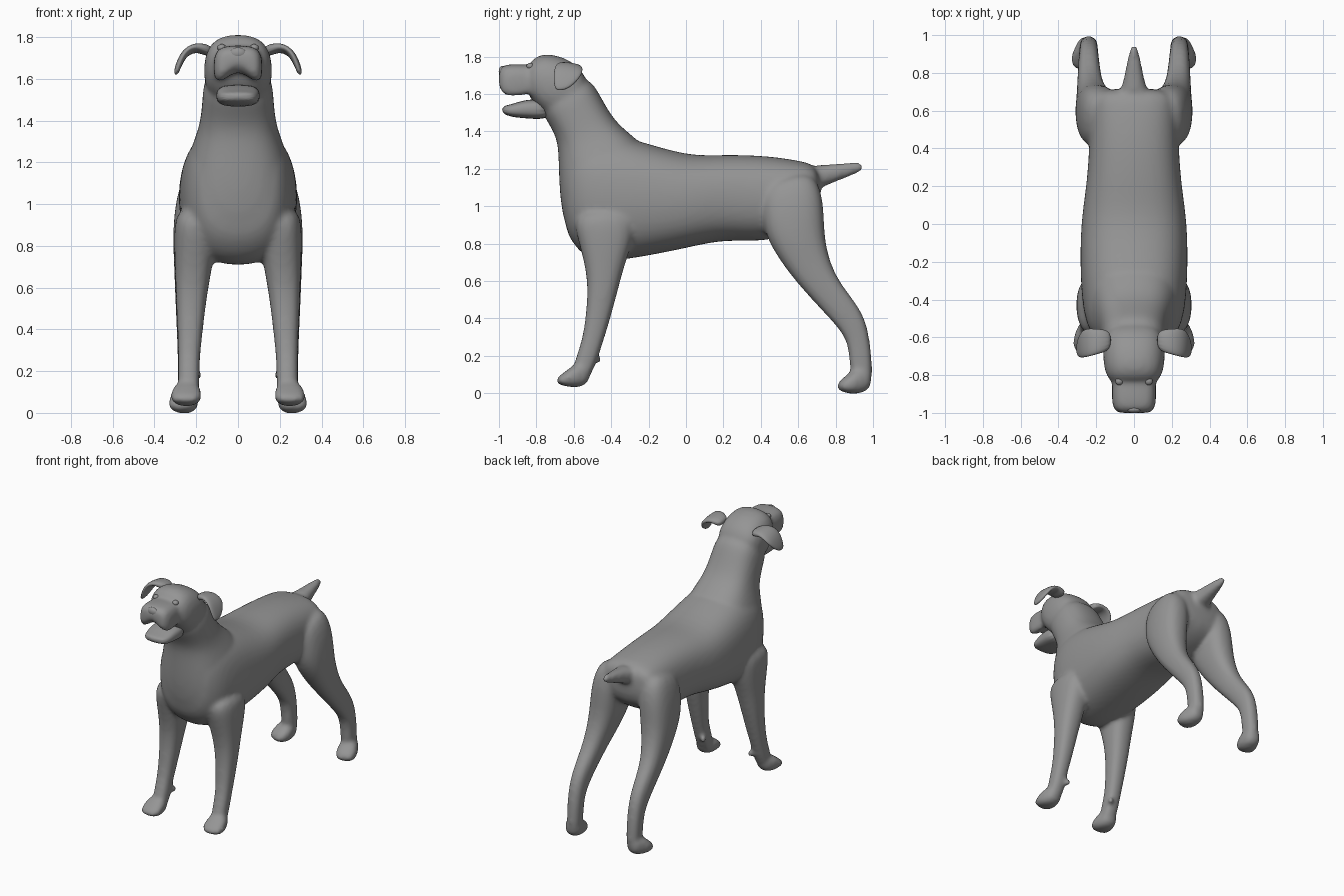
import bpy
import bmesh
from math import cos, sin, tau, copysign
from mathutils import Vector, Matrix

SIDES = 16

cube = bpy.data.objects.get("Cube")
if cube:
    bpy.data.objects.remove(cube, do_unlink=True)

# One plain coat colour
coat = bpy.data.materials.new("grey_coat")
coat.use_nodes = True
grey = (0.3, 0.3, 0.3, 1)
coat.diffuse_color = grey
coat.node_tree.nodes["Principled BSDF"].inputs["Base Color"].default_value = grey


def soft(value, power):
    """Signed power that squares off a circle."""
    return copysign(abs(value) ** power, value)


def loft(bm, rows, mirror=1, power=0.8, arch=0):
    """Skin rings; each row is x, first y z, second y z, half width."""
    ends = [(Vector((x * mirror, ya, za)), Vector((x * mirror, yb, zb)), w)
            for x, ya, za, yb, zb, w in rows]
    mids = [(a + b) / 2 for a, b, w in ends]
    rings = []
    for i, (a, b, width) in enumerate(ends):
        tangent = mids[min(i + 1, len(mids) - 1)] - mids[max(i - 1, 0)]
        axis = (b - a) / 2
        side = axis.cross(tangent).normalized() * width
        ring = []
        for k in range(SIDES):
            angle = tau * k / SIDES
            c, s = soft(cos(angle), power), soft(sin(angle), power)
            point = mids[i] + axis * c + side * s
            if c < 0:
                point.z += arch * (1 - abs(s))
            ring.append(bm.verts.new(point))
        rings.append(ring)
    faces = [bm.faces.new(rings[0]), bm.faces.new(rings[-1])]
    for low, high in zip(rings, rings[1:]):
        for k in range(SIDES):
            n = (k + 1) % SIDES
            faces.append(bm.faces.new((low[k], low[n], high[n], high[k])))
    bmesh.ops.recalc_face_normals(bm, faces=faces)


def ball(bm, place, size):
    """Squashed sphere."""
    matrix = Matrix.Translation(place) @ Matrix.Diagonal((*size, 1))
    bmesh.ops.create_uvsphere(bm, u_segments=SIDES, v_segments=10,
                              radius=1, matrix=matrix)


def finish(bm, name, fuse=False):
    """Turn the mesh into a smooth object, fused into one skin if asked."""
    mesh = bpy.data.meshes.new(name)
    bm.to_mesh(mesh)
    bm.free()
    mesh.materials.append(coat)
    for face in mesh.polygons:
        face.use_smooth = True
    obj = bpy.data.objects.new(name, mesh)
    bpy.context.collection.objects.link(obj)
    obj.modifiers.new("round", "SUBSURF").levels = 2
    obj.modifiers["round"].render_levels = 2
    if fuse:
        remesh = obj.modifiers.new("fuse", "REMESH")
        remesh.mode = "VOXEL"
        remesh.voxel_size = 0.014
        remesh.use_smooth_shade = True
        relax = obj.modifiers.new("relax", "SMOOTH")
        relax.factor = 0.5
        relax.iterations = 8
    return obj


# Torso rings run from chest to rump, belly point then back point
torso = [
    (0, -.66, .9, -.66, 1.3, .15),
    (0, -.6, .78, -.6, 1.36, .22),
    (0, -.5, .69, -.5, 1.4, .27),
    (0, -.3, .71, -.3, 1.375, .29),
    (0, 0, .77, 0, 1.27, .29),
    (0, .2, .82, .2, 1.28, .255),
    (0, .43, .8, .43, 1.275, .24),
    (0, .62, .87, .62, 1.245, .235),
    (0, .73, .98, .72, 1.215, .21),
]
# Neck rings climb from the breast, throat point then nape point
neck = [
    (0, -.6, .76, -.35, .8, .2),
    (0, -.67, .95, -.2, 1, .27),
    (0, -.685, 1.15, -.15, 1.25, .255),
    (0, -.685, 1.3, -.27, 1.37, .2),
    (0, -.7, 1.38, -.38, 1.45, .18),
    (0, -.75, 1.46, -.46, 1.6, .172),
    (0, -.8, 1.55, -.53, 1.72, .16),
]
tail = [
    (0, .66, 1.07, .66, 1.22, .09),
    (0, .75, 1.11, .73, 1.22, .06),
    (0, .85, 1.15, .84, 1.23, .04),
    (0, .96, 1.19, .955, 1.24, .016),
]
skull = [
    (0, -.56, 1.52, -.51, 1.66, .12),
    (0, -.62, 1.47, -.59, 1.775, .165),
    (0, -.74, 1.47, -.72, 1.82, .168),
    (0, -.81, 1.54, -.8, 1.81, .15),
    (0, -.86, 1.62, -.85, 1.75, .11),
]
muzzle = [
    (0, -.77, 1.55, -.77, 1.75, .11),
    (0, -.85, 1.56, -.85, 1.76, .118),
    (0, -.945, 1.535, -.95, 1.762, .12),
    (0, -.99, 1.57, -.985, 1.75, .105),
    (0, -1.004, 1.61, -1.002, 1.72, .08),
]
# Leg rings run downward, front point then back point
hind_leg = [
    (.15, .4, 1.12, .68, 1.2, .1),
    (.19, .4, .95, .74, 1.05, .115),
    (.205, .43, .82, .74, .85, .11),
    (.22, .52, .68, .765, .72, .088),
    (.235, .62, .555, .82, .59, .068),
    (.24, .78, .385, .95, .44, .055),
    (.24, .87, .28, .985, .29, .05),
    (.24, .87, .14, 1, .12, .048),
    (.24, .9, .05, .99, .04, .045),
]
hind_paw = [
    (.24, .99, .02, 1, .13, .045),
    (.25, .93, -.005, .91, .14, .065),
    (.265, .87, -.005, .865, .1, .075),
    (.28, .81, .015, .81, .055, .055),
]
front_leg = [
    (.19, -.62, .98, -.26, 1, .11),
    (.205, -.58, .82, -.27, .84, .105),
    (.215, -.54, .68, -.33, .68, .088),
    (.225, -.525, .55, -.37, .52, .073),
    (.23, -.54, .38, -.415, .36, .06),
    (.235, -.56, .27, -.45, .25, .052),
    (.235, -.605, .15, -.485, .14, .053),
    (.24, -.61, .06, -.53, .06, .05),
]
front_paw = [
    (.24, -.52, .05, -.5, .14, .045),
    (.245, -.58, .025, -.58, .17, .068),
    (.25, -.64, .035, -.64, .12, .08),
    (.255, -.695, .05, -.695, .08, .06),
]

# Fused body skin
bm = bmesh.new()
for part in (torso, neck, tail, skull):
    loft(bm, part)
loft(bm, muzzle, power=0.6, arch=0.1)
for side in (1, -1):
    for part in (hind_leg, hind_paw, front_leg, front_paw):
        loft(bm, part, side)
    ball(bm, (side * .19, -.47, .18), (.02, .02, .025))  # dewclaw
finish(bm, "body", fuse=True)

# Open lower jaw
bm = bmesh.new()
loft(bm, [
    (0, -.72, 1.46, -.72, 1.57, .11),
    (0, -.85, 1.468, -.85, 1.575, .105),
    (0, -.93, 1.475, -.93, 1.545, .098),
    (0, -.985, 1.495, -.985, 1.535, .07),
], power=0.7)
finish(bm, "lower_jaw")

# Folded ears and eyes
ear = [
    (.12, -.67, 1.73, -.56, 1.72, .03),
    (.195, -.69, 1.765, -.555, 1.745, .022),
    (.25, -.705, 1.74, -.55, 1.72, .018),
    (.28, -.71, 1.68, -.57, 1.68, .016),
    (.3, -.7, 1.61, -.63, 1.625, .012),
]
for name, side in (("left", 1), ("right", -1)):
    bm = bmesh.new()
    loft(bm, ear, side)
    finish(bm, name + "_ear")
    bm = bmesh.new()
    ball(bm, (side * .078, -.832, 1.748), (.022, .022, .018))
    finish(bm, name + "_eye")

# Nose pad
bm = bmesh.new()
ball(bm, (0, -.982, 1.722), (.042, .02, .028))
finish(bm, "nose")
